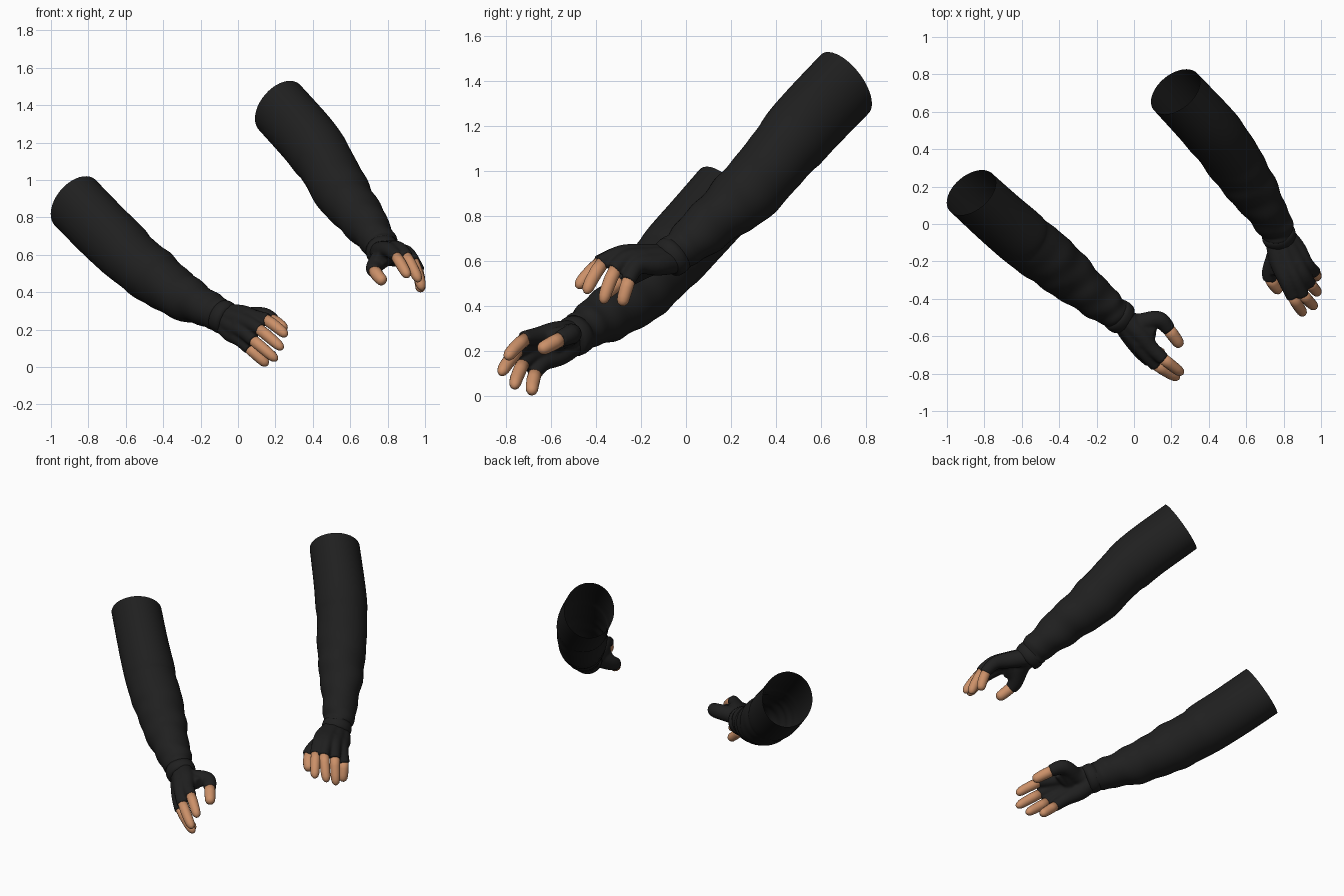
import bpy, bmesh, math
from mathutils import Vector

cube = bpy.data.objects.get("Cube")
if cube:
    bpy.data.objects.remove(cube)


def material(name, colour):
    m = bpy.data.materials.new(name)
    m.use_nodes = True
    m.diffuse_color = colour
    m.node_tree.nodes["Principled BSDF"].inputs["Base Color"].default_value = colour
    return m


CLOTH = material("black_cloth", (0.014, 0.014, 0.014, 1))
SKIN = material("skin", (0.60, 0.28, 0.14, 1))

# axes of the oval, slanted sleeve opening
RIM_UP = Vector((0.25, -0.50, 0.83)) * 1.05
RIM_SIDE = Vector((-0.80, -0.55, -0.10)) * 0.96


def spline(keys, steps):
    """Smooth path through (x, y, z, radius) keys."""
    k = [Vector(p) for p in keys]
    k = [2 * k[0] - k[1]] + k + [2 * k[-1] - k[-2]]
    out = []
    for i in range(1, len(k) - 2):
        a, b, c, d = k[i - 1:i + 3]
        for s in range(steps):
            t = s / steps
            out.append(b + (c - a) * t / 2 + (a - 2.5 * b + 2 * c - d / 2) * t * t
                       + (1.5 * (b - c) + (d - a) / 2) * t ** 3)
    return out + [k[-2]]


def add_tube(bm, path, sides=16, sleeve=False):
    """Loft rings along a path of (x, y, z, radius) points; a sleeve starts open and slanted."""
    rings = []
    side = Vector((0, 0, 1))
    for i, p in enumerate(path):
        d = (path[min(i + 1, len(path) - 1)] - path[max(i - 1, 0)]).xyz.normalized()
        side = (side - d * side.dot(d)).normalized()
        t = i / (len(path) - 1)
        blend = min(1, t * 2.2) if sleeve else 1
        u = RIM_UP.lerp(side, blend)
        v = RIM_SIDE.lerp(d.cross(side), blend)
        ring = []
        for j in range(sides):
            a = math.tau * j / sides
            r = p.w + (folds(t, a) if sleeve else 0)
            ring.append(bm.verts.new(p.xyz + (u * math.cos(a) + v * math.sin(a)) * r))
        rings.append(ring)
    for r0, r1 in zip(rings, rings[1:]):
        for j in range(sides):
            n = (j + 1) % sides
            bm.faces.new((r0[j], r0[n], r1[n], r1[j]))
    if not sleeve:
        bm.faces.new(rings[0][::-1])
    bm.faces.new(rings[-1])


def finish(bm, name, mat):
    me = bpy.data.meshes.new(name)
    bm.to_mesh(me)
    bm.free()
    me.materials.append(mat)
    me.polygons.foreach_set("use_smooth", [True] * len(me.polygons))
    ob = bpy.data.objects.new(name, me)
    bpy.context.collection.objects.link(ob)
    return ob


def folds(t, a):
    """Slanted cloth folds that grow below the elbow."""
    k = min(1, max(0, (t - 0.42) * 5))
    return k * (0.003 * math.sin(t * 60 + 2 * math.sin(a)) + 0.003 * math.sin(t * 35 - 2 * a))


def build_arm(side, sleeve, wrist, thumb, fingers):
    # sleeve, open at the top
    bm = bmesh.new()
    add_tube(bm, spline(sleeve, 12), 40, True)
    finish(bm, side + "_sleeve", CLOTH)

    # gathered cuff
    w = Vector(wrist)
    along = (w - Vector(sleeve[-2][:3])).normalized()
    bm = bmesh.new()
    ring = [(-0.05, 0.075), (-0.045, 0.088), (-0.02, 0.092), (0.005, 0.089), (0.02, 0.08), (0.022, 0.06)]
    add_tube(bm, [Vector((*(w + along * d), r)) for d, r in ring], 32)
    finish(bm, side + "_cuff", CLOTH)

    # fingerless glove: palm, finger stubs, thumb and web fused into one skin
    bm = bmesh.new()
    knuckles = [Vector(f[0]) for f in fingers]
    centre = sum(knuckles, Vector()) / len(knuckles)
    across = []
    for k, (_, start, tip) in zip(knuckles, fingers):
        root = w + (k - centre) * 0.35
        mid = (root + k) / 2 + (k - centre) * 0.15
        across.append((*mid.lerp(k, 0.4), 0.046))
        add_tube(bm, spline([(*root, 0.058), (*mid, 0.051), (*k, 0.041), (*start, 0.034)], 5))
    add_tube(bm, spline(across, 4))
    base, joint, start, tip = map(Vector, thumb)
    add_tube(bm, spline([(*w, 0.05), (*base, 0.052), (*joint, 0.046), (*start, 0.038)], 5))
    palm = (centre + w) / 2
    web = joint.lerp(knuckles[0], 0.45)
    for inner, outer in [(palm, joint), (palm, web), (base, web)]:
        add_tube(bm, spline([(*inner, 0.046), (*inner.lerp(outer, 0.5), 0.043), (*outer, 0.034)], 4))
    glove = finish(bm, side + "_glove", CLOTH)
    fuse = glove.modifiers.new("fuse", "REMESH")
    fuse.mode = "VOXEL"
    fuse.voxel_size = 0.007
    fuse.use_smooth_shade = True
    soft = glove.modifiers.new("soften", "SMOOTH")
    soft.factor = 0.5
    soft.iterations = 10

    # bare finger ends with rounded tips
    names = ["index", "middle", "ring", "little", "thumb"]
    for name, (k, s, t) in zip(names, fingers + [(joint, start, tip)]):
        k, s, t = Vector(k), Vector(s), Vector(t)
        size = 0.034 if name == "thumb" else 0.0305
        bend = (s - k).normalized() * 0.012
        inner = s + (k - s).normalized() * 0.02
        path = []
        for u, r in [(0, 0.97), (0.3, 1), (0.6, 0.95), (0.78, 0.88), (0.9, 0.7), (0.97, 0.42), (1, 0.12)]:
            p = inner.lerp(t, u) + bend * math.sin(math.pi * u)
            path.append(Vector((*p, r * size)))
        bm = bmesh.new()
        add_tube(bm, path)
        finish(bm, side + "_" + name + "_tip", SKIN)


build_arm(
    "right",
    [(-0.87, 0.168, 0.878, 0.162), (-0.73, 0.04, 0.735, 0.162), (-0.62, -0.055, 0.63, 0.161),
     (-0.57, -0.10, 0.58, 0.153), (-0.45, -0.19, 0.485, 0.149), (-0.31, -0.31, 0.385, 0.127),
     (-0.17, -0.425, 0.315, 0.1), (-0.08, -0.49, 0.27, 0.082)],
    (-0.065, -0.505, 0.26),
    [(0.02, -0.53, 0.265), (0.13, -0.51, 0.275), (0.19, -0.565, 0.25), (0.25, -0.655, 0.20)],
    [((0.09, -0.66, 0.265), (0.16, -0.725, 0.255), (0.26, -0.80, 0.165)),
     ((0.06, -0.69, 0.235), (0.12, -0.76, 0.20), (0.24, -0.825, 0.095)),
     ((0.03, -0.675, 0.19), (0.085, -0.735, 0.14), (0.21, -0.765, 0.035)),
     ((0.01, -0.635, 0.15), (0.065, -0.68, 0.095), (0.16, -0.685, 0.01))])

build_arm(
    "left",
    [(0.222, 0.707, 1.388, 0.162), (0.36, 0.56, 1.235, 0.163), (0.43, 0.48, 1.145, 0.162),
     (0.47, 0.43, 1.085, 0.153), (0.565, 0.29, 0.92, 0.147), (0.665, 0.14, 0.79, 0.122),
     (0.75, 0.0, 0.67, 0.096), (0.775, -0.06, 0.62, 0.082)],
    (0.78, -0.075, 0.61),
    [(0.76, -0.17, 0.58), (0.73, -0.25, 0.535), (0.725, -0.30, 0.51), (0.785, -0.36, 0.45)],
    [((0.81, -0.30, 0.625), (0.85, -0.395, 0.59), (0.91, -0.485, 0.48)),
     ((0.86, -0.29, 0.63), (0.905, -0.385, 0.59), (0.97, -0.445, 0.455)),
     ((0.90, -0.26, 0.61), (0.945, -0.325, 0.56), (0.985, -0.37, 0.41)),
     ((0.92, -0.215, 0.58), (0.97, -0.26, 0.51), (0.975, -0.285, 0.40))])
